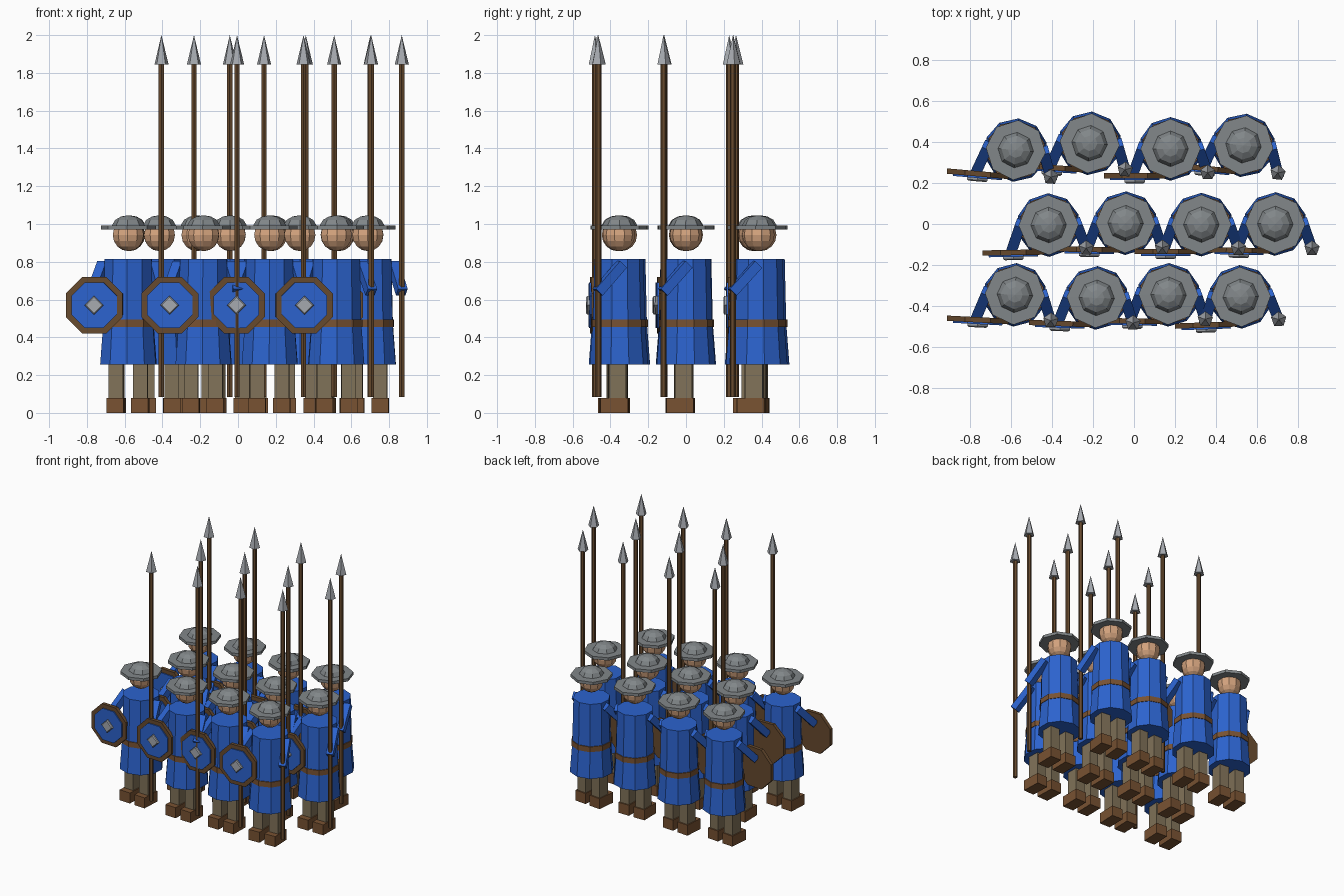
import bpy, bmesh
from math import sin, cos, pi, radians
from mathutils import Matrix, Vector

if "Cube" in bpy.data.objects:
    bpy.data.objects.remove(bpy.data.objects["Cube"])


def material(name, rgb):
    m = bpy.data.materials.new(name)
    m.diffuse_color = (*rgb, 1)
    m.use_nodes = True
    m.node_tree.nodes["Principled BSDF"].inputs["Base Color"].default_value = m.diffuse_color
    return m


BLUE = material("blue cloth", (0.025, 0.125, 0.62))
LEATHER = material("brown leather", (0.19, 0.085, 0.032))
WOOD = material("dark wood", (0.135, 0.068, 0.027))
TROUSER = material("drab trousers", (0.22, 0.17, 0.10))
SKIN = material("skin", (0.66, 0.37, 0.21))
IRON = material("grey iron", (0.22, 0.24, 0.25))
STEEL = material("light steel", (0.38, 0.40, 0.43))


def lathe(bm, profile, sides, mat=Matrix(), turn=0.0):
    """Closed solid of revolution from (radius, height) points, bottom to top."""
    rings = []
    for r, z in profile:
        ring = []
        for i in range(sides):
            a = turn + 2 * pi * i / sides
            ring.append(bm.verts.new(mat @ Vector((r * sin(a), r * cos(a), z))))
        rings.append(ring)
    for lo, hi in zip(rings, rings[1:]):
        for i in range(sides):
            j = (i + 1) % sides
            bm.faces.new((lo[i], lo[j], hi[j], hi[i]))
    bm.faces.new(rings[0])
    bm.faces.new(rings[-1])


def box(bm, size, mat):
    bmesh.ops.create_cube(bm, size=1, matrix=mat @ Matrix.Diagonal((*size, 1)))


def finish(bm, name, mat):
    bmesh.ops.remove_doubles(bm, verts=bm.verts, dist=1e-5)
    bmesh.ops.recalc_face_normals(bm, faces=bm.faces)
    me = bpy.data.meshes.new(name)
    bm.to_mesh(me)
    bm.free()
    me.materials.append(mat)
    return name, me


def turned(name, mat, profile, sides, m=Matrix(), turn=0.0):
    bm = bmesh.new()
    lathe(bm, profile, sides, m, turn)
    return finish(bm, name, mat)


def paired_boxes(name, mat, size, centre):
    bm = bmesh.new()
    for s in (-1, 1):
        box(bm, size, Matrix.Translation((s * centre[0], centre[1], centre[2])))
    return finish(bm, name, mat)


parts = []

# Legs and boots
parts.append(paired_boxes("boots", LEATHER, (0.09, 0.145, 0.08), (0.065, -0.03, 0.04)))
parts.append(paired_boxes("legs", TROUSER, (0.076, 0.09, 0.24), (0.065, -0.012, 0.19)))

# Tunic and belt
parts.append(turned("tunic", BLUE, [(0.155, 0.255), (0.138, 0.475), (0.13, 0.815)], 10))
parts.append(turned("belt", LEATHER, [(0.144, 0.455), (0.144, 0.495)], 10))

# Arms reaching forward and down
bm = bmesh.new()
for s in (-1, 1):
    a, b = Vector((s * 0.138, 0.0, 0.775)), Vector((s * 0.178, -0.11, 0.65))
    d = b - a
    rot = d.to_track_quat('Z', 'X').to_matrix().to_4x4()
    box(bm, (0.052, 0.052, d.length + 0.03), Matrix.Translation((a + b) / 2) @ rot)
parts.append(finish(bm, "arms", BLUE))

# Head
bm = bmesh.new()
bmesh.ops.create_uvsphere(bm, u_segments=10, v_segments=8, radius=0.086,
                          matrix=Matrix.Translation((0, 0, 0.942)))
parts.append(finish(bm, "head", SKIN))

# Brimmed helmet
parts.append(turned("helmet", IRON, [(0.146, 0.97), (0.146, 0.992), (0.087, 0.993),
                                     (0.070, 1.022), (0.038, 1.04), (0, 1.046)], 8))

# Shield: wooden disc, painted face, square boss
front = Matrix.Translation((-0.174, -0.118, 0.57)) @ Matrix.Rotation(pi / 2, 4, 'X')
parts.append(turned("shield_board", WOOD, [(0.163, 0), (0.163, 0.026)], 8, front, pi / 8))
parts.append(turned("shield_face", BLUE, [(0.13, 0.02), (0.13, 0.034)], 8, front, pi / 8))
parts.append(turned("shield_boss", STEEL, [(0.05, 0.03), (0.05, 0.044), (0.042, 0.05)], 4, front))

# Spear
hand = Matrix.Translation((0.181, -0.116, 0))
parts.append(turned("spear_shaft", WOOD, [(0.016, 0.085), (0.016, 1.86)], 6, hand))
parts.append(turned("spear_head", STEEL, [(0.039, 1.845), (0, 2.0)], 5, hand))

# Three ranks of four: x, y, yaw in degrees
soldiers = [
    (-0.576, 0.36, -5), (-0.216, 0.393, -4), (0.178, 0.366, 0), (0.533, 0.383, -6),
    (-0.416, -0.005, 1), (-0.041, 0.004, -1), (0.328, -0.003, 0), (0.688, 0.0, -1),
    (-0.58, -0.345, -3), (-0.182, -0.36, -2), (0.168, -0.345, -1), (0.52, -0.355, 2),
]
for n, (x, y, yaw) in enumerate(soldiers, 1):
    place = Matrix.Translation((x, y, 0)) @ Matrix.Rotation(radians(yaw), 4, 'Z')
    for name, me in parts:
        ob = bpy.data.objects.new(f"{name}_{n}", me)
        ob.matrix_world = place
        bpy.context.collection.objects.link(ob)
